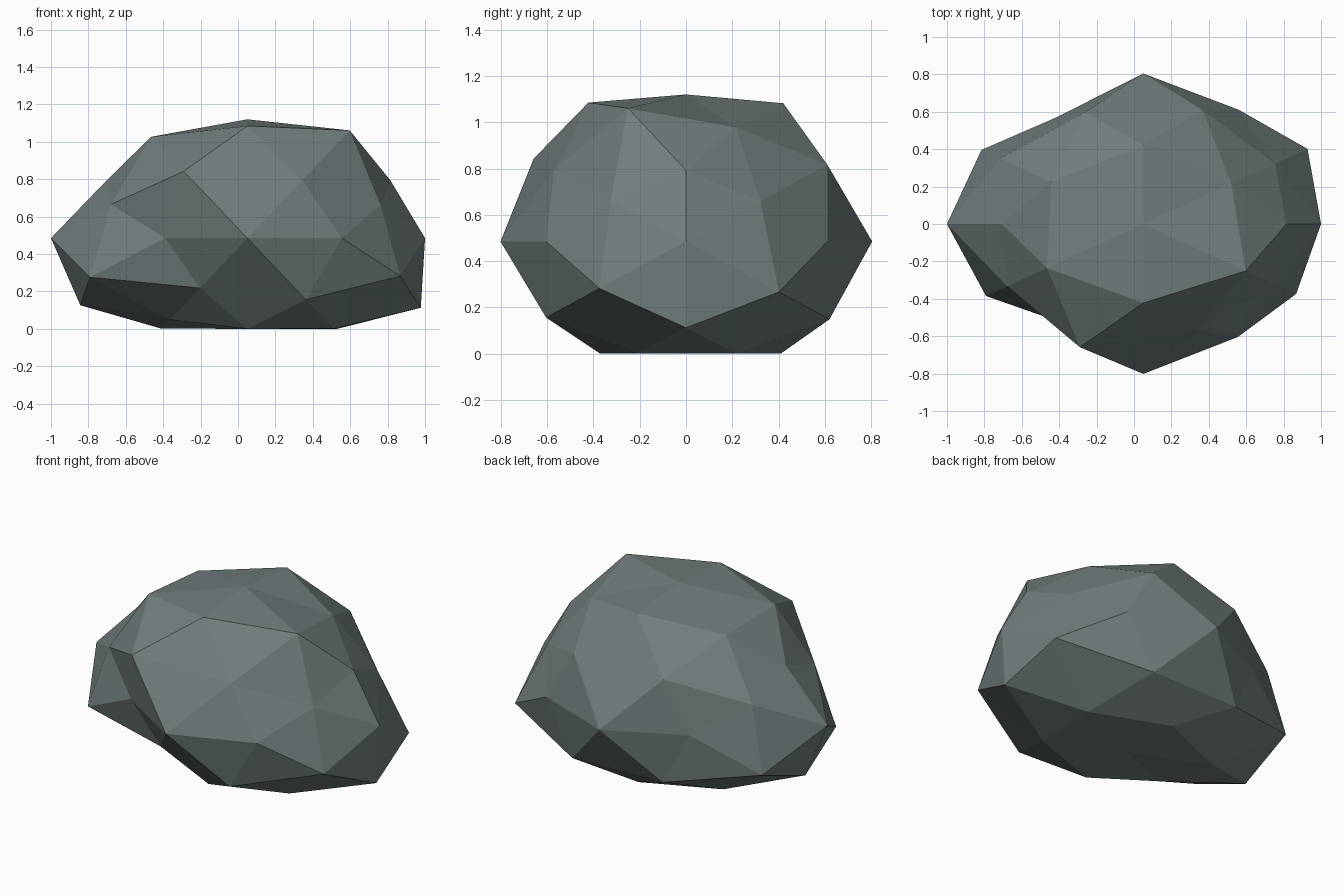
import bpy, bmesh
from mathutils import Vector

if "Cube" in bpy.data.objects:
    bpy.data.objects.remove(bpy.data.objects["Cube"])

CENTRE = Vector((0.05, 0.0, 0.485))
SCALE = Vector((1.0, 0.74, 0.65))

# Unit directions of a once-divided icosahedron, by family
FAMILY = {
    "A": (0, .526, .851), "B": (.526, .851, 0), "C": (.851, 0, .526),
    "D": (.309, .809, .5), "E": (.809, .5, .309), "F": (.5, .309, .809),
    "X": (1, 0, 0), "Y": (0, 1, 0), "Z": (0, 0, 1),
}
# Bumpiness: radius for each combination of signs (minus first, z fastest)
RADII = {
    "A": (.95, 1.085, 1.05, 1.08),
    "B": (.836, .90, .96, .97),
    "C": (1.05, .89, 1.09, .90),
    "D": (.82, 1.10, 1.01, 1.0, 1.01, .95, 1.035, 1.02),
    "E": (1.04, .90, 1.07, .945, 1.01, .88, 1.085, .87),
    "F": (.83, 1.03, .92, .985, .92, 1.095, .96, .94),
    "X": (1.05, .95), "Y": (1.083, 1.087), "Z": (.9, .977),
}


def signed(direction):
    """All sign variants of a direction, minus before plus."""
    options = [(-c, c) if c else (0,) for c in direction]
    return [Vector((x, y, z)).normalized()
            for x in options[0] for y in options[1] for z in options[2]]


# Faceted ball
bm = bmesh.new()
radius = {}
for name, direction in FAMILY.items():
    for d, r in zip(signed(direction), RADII[name]):
        radius[bm.verts.new(d)] = r
bmesh.ops.convex_hull(bm, input=bm.verts[:])

# Push the corners in and out, and flatten the underside
for v, r in radius.items():
    v.co = CENTRE + v.co * SCALE * r
    v.co.z = max(v.co.z, 0.0)
bmesh.ops.recalc_face_normals(bm, faces=bm.faces[:])

mesh = bpy.data.meshes.new("boulder")
bm.to_mesh(mesh)
bm.free()
boulder = bpy.data.objects.new("boulder", mesh)
bpy.context.collection.objects.link(boulder)

# Stone colour
stone = bpy.data.materials.new("grey_stone")
stone.diffuse_color = (0.165, 0.205, 0.205, 1)
stone.use_nodes = True
stone.node_tree.nodes["Principled BSDF"].inputs["Base Color"].default_value = stone.diffuse_color
mesh.materials.append(stone)
